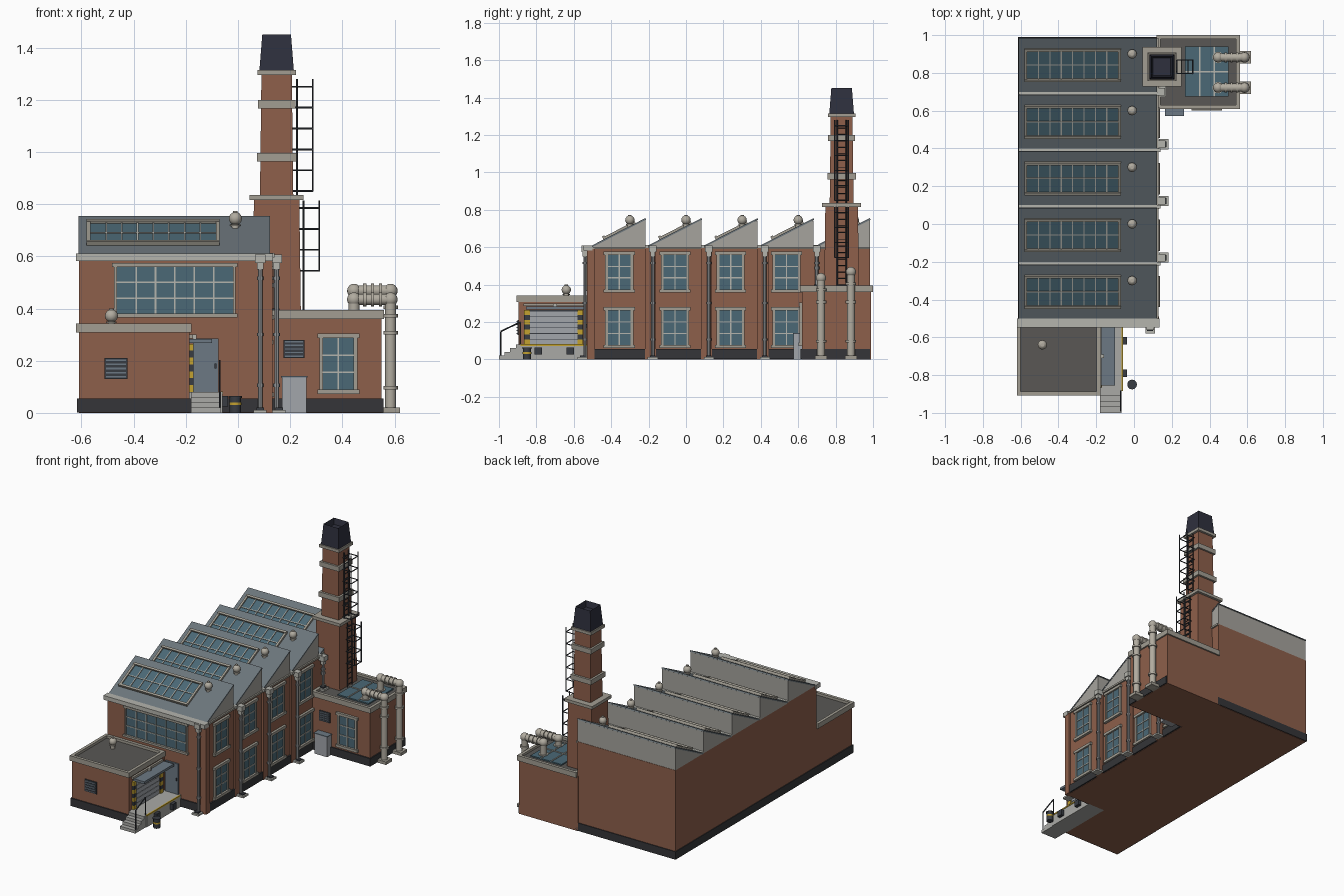
import bpy, bmesh, math
from mathutils import Matrix, Vector

if "Cube" in bpy.data.objects:
    bpy.data.objects.remove(bpy.data.objects["Cube"])

def mat(name, c):
    m = bpy.data.materials.new(name)
    m.diffuse_color = (*c, 1)
    m.use_nodes = True
    m.node_tree.nodes["Principled BSDF"].inputs["Base Color"].default_value = m.diffuse_color
    return m
BRICK = mat("brick", (0.27, 0.115, 0.07)); PLINTH = mat("plinth", (0.035, 0.036, 0.04))
STONE = mat("stone", (0.36, 0.34, 0.29)); SLATE = mat("slate", (0.15, 0.18, 0.2))
GABLE = mat("gable", (0.38, 0.37, 0.34)); GLASS = mat("glass", (0.07, 0.14, 0.18))
TRIM = mat("trim", (0.46, 0.46, 0.42)); DECK = mat("deck", (0.1, 0.095, 0.09))
STEEL = mat("steel", (0.04, 0.045, 0.055)); CAP = mat("cap", (0.028, 0.03, 0.048))
PIPE = mat("pipe", (0.44, 0.41, 0.35)); CONC = mat("concrete", (0.4, 0.4, 0.38))
DOOR = mat("door", (0.15, 0.19, 0.23)); SHUT = mat("shutter", (0.36, 0.38, 0.41))
YEL = mat("yellow", (0.55, 0.36, 0.03)); SPOUT = mat("spout", (0.3, 0.31, 0.32))
smooth = []

def finish(name, bm, m, round_=False):
    bmesh.ops.recalc_face_normals(bm, faces=bm.faces)
    me = bpy.data.meshes.new(name)
    bm.to_mesh(me); bm.free()
    ob = bpy.data.objects.new(name, me)
    bpy.context.collection.objects.link(ob)
    me.materials.append(m)
    if round_: smooth.append(ob)
    return ob

def boxes(name, m, items, M=Matrix()):
    """Each item: x0,x1,y0,y1,z0,z1, optionally placed by M."""
    bm = bmesh.new()
    for a, b, c, d, e, f in items:
        T = Matrix.Translation(((a+b)/2, (c+d)/2, (e+f)/2)) @ Matrix.Diagonal((b-a, d-c, f-e, 1))
        bmesh.ops.create_cube(bm, size=1, matrix=M @ T)
    return finish(name, bm, m)

def tubes(name, m, segs, n=12, balls=()):
    """segs: (start, end, radius); balls: (centre, radius)."""
    bm = bmesh.new()
    for p, q, r in segs:
        p, q = Vector(p), Vector(q); d = q - p
        T = Matrix.Translation((p+q)/2) @ d.to_track_quat('Z', 'Y').to_matrix().to_4x4()
        bmesh.ops.create_cone(bm, cap_ends=True, segments=n, radius1=r, radius2=r, depth=d.length, matrix=T)
    for c, r in balls:
        bmesh.ops.create_uvsphere(bm, u_segments=n, v_segments=8, radius=r, matrix=Matrix.Translation(c))
    return finish(name, bm, m, n > 6)

def plane(o, u, v):
    u, v = Vector(u), Vector(v)
    M = Matrix((u, v, u.cross(v))).transposed().to_4x4()
    M.translation = o
    return M
def front(x, y, z): return plane((x, y, z), (1, 0, 0), (0, 0, 1))
def right(x, y, z): return plane((x, y, z), (0, 1, 0), (0, 0, 1))

def window(name, M, w, h, cols, rows, t=0.01, ledge=True, fm=STONE):
    a, b = w/2, h/2
    boxes(name + "_glass", GLASS, [(-a+t, a-t, -b+t, b-t, -.004, .004)], M)
    e = .008 if ledge else 0
    boxes(name + "_frame", fm, [(-a, -a+t, -b, b, -.005, .012), (a-t, a, -b, b, -.005, .012),
          (-a-e, a+e, b-t, b+e/2, -.005, .016), (-a-e, a+e, -b-e/2, -b+t, -.005, .018)], M)
    iw, ih = w-2*t, h-2*t
    bars = [(-iw/2+iw*i/cols-.003, -iw/2+iw*i/cols+.003, -b+t, b-t, 0, .009) for i in range(1, cols)]
    bars += [(-a+t, a-t, -ih/2+ih*j/rows-.003, -ih/2+ih*j/rows+.003, 0, .008) for j in range(1, rows)]
    boxes(name + "_bars", TRIM, bars, M)

def louver(name, M, w, h):
    boxes(name + "_back", STEEL, [(-w/2, w/2, -h/2, h/2, -.004, .006)], M)
    boxes(name + "_slats", DOOR, [(-w/2+.006, w/2-.006, -h/2+h*(i+.3)/5, -h/2+h*(i+.7)/5, 0, .011) for i in range(5)], M)

def parapet(name, x0, x1, y0, y1, z0, z1, t=.022):
    boxes(name, STONE, [(x0, x1, y0, y0+t, z0, z1), (x0, x1, y1-t, y1, z0, z1),
                        (x0, x0+t, y0+t, y1-t, z0, z1), (x1-t, x1, y0+t, y1-t, z0, z1)])

def roof_vent(name, x, y, z):
    tubes(name, PIPE, [((x, y, z-.07), (x, y, z), .014), ((x, y, z-.028), (x, y, z-.022), .02),
                       ((x, y, z+.02), (x, y, z+.028), .009)], 12, [((x, y, z), .025)])

def downspout(name, x, y, dx, dy, z0=0, z1=.59):
    tubes(name, SPOUT, [((x, y, z0), (x, y, z1), .009)] +
          [((x, y, z), (x, y, z+.012), .013) for z in (z0+.1, (z0+z1)/2, z1-.08)], 8)
    boxes(name + "_hopper", TRIM, [(x-.02, x+.02, y-.02, y+.02, z1-.015, z1+.018),
                                   (x-.013, x+.013, y-.013, y+.013, z1-.04, z1-.015)])
    boxes(name + "_foot", TRIM, [(x-.025+dx, x+.025+dx, y-.027+dy, y+.027+dy, z0, z0+.012)])
    boxes(name + "_grate", STEEL, [(x-.015+dx, x+.015+dx, y-.015+dy, y+.015+dy, z0+.012, z0+.02)])

# Main hall walls, plinth, pilasters
boxes("hall_walls", BRICK, [(-.61, .12, -.52, .985, 0, .6)])
boxes("hall_plinth", PLINTH, [(-.615, .13, -.527, .99, .002, .055)])
boxes("hall_pilasters", BRICK, [(.11, .133, y-.03, y+.03, 0, .595) for y in (-.19, .11, .41)] + [(.09, .133, -.53, -.49, 0, .59)])
boxes("hall_cornice", TRIM, [(-.62, .135, -.548, -.5, .582, .61)])
boxes("hall_side_eave", STONE, [(.115, .13, -.51, .985, .59, .602)])
window("hall_front_window", front(-.242, -.52, .47), .465, .2, 6, 3)
for i in range(4):
    for j, z in enumerate((.17, .467)):
        window(f"hall_side_window_{i}_{j}", right(.12, -.357+.298*i, z), .15, .212, 2, 3, .014)

# Saw-tooth roof
ang = math.atan2(.15, .293)
for i in range(5):
    y0, y1 = -.51+.3*i, -.217+.3*i
    bm = bmesh.new()
    f = bm.faces.new([bm.verts.new((-.61, y, z)) for y, z in ((y0, .595), (y1, .595), (y1, .745), (y0, .6))])
    g = bmesh.ops.extrude_face_region(bm, geom=[f])
    bmesh.ops.translate(bm, vec=(.73, 0, 0), verts=[v for v in g["geom"] if isinstance(v, bmesh.types.BMVert)])
    finish(f"roof_tooth_{i}", bm, GABLE)
    S = plane((0, y0, .6), (1, 0, 0), (0, math.cos(ang), math.sin(ang)))
    L = .15/math.sin(ang)
    boxes(f"roof_slope_{i}", SLATE, [(-.612, .122, 0, L+.002, -.004, .005)], S)
    window(f"roof_light_{i}", S @ Matrix.Translation((-.325, L*.535, .005)), .51, .192, 8, 2, .014, False)
    roof_vent(f"roof_vent_{i}", -.01, -.3+.3*i, .745)
    if i < 4:
        boxes(f"valley_gutter_{i}", TRIM, [(-.61, .14, y1-.002, y1+.017, .595, .612)])
for i in range(3):
    downspout(f"side_downspout_{i}", .148, -.178+.3*i, .01, 0)
downspout("front_downspout", .085, -.54, 0, -.012)
downspout("rear_downspout", .145, .7, 0, 0, .38)

# Front annex
boxes("annex_walls", BRICK, [(-.61, -.185, -.895, -.51, 0, .318)])
boxes("annex_plinth", PLINTH, [(-.617, -.18, -.902, -.52, .002, .055)])
boxes("annex_roof", DECK, [(-.61, -.185, -.895, -.52, .315, .325)])
parapet("annex_parapet", -.62, -.178, -.907, -.52, .308, .342, .02)
louver("annex_louver", front(-.468, -.895, .17), .088, .08)
roof_vent("annex_vent", -.485, -.64, .372)

# Loading dock: platform, steps, shutter, hazard jambs, canopy
boxes("dock", CONC, [(-.185, -.06, -.885, -.52, 0, .08)])
boxes("dock_edge", YEL, [(-.066, -.057, -.885, -.53, .073, .082)])
boxes("dock_steps", CONC, [(-.18, -.065, -1+.03*i, -.88, 0, .02*(i+1)) for i in range(4)])
boxes("dock_bumpers", STEEL, [(-.06, -.038, y-.02, y+.02, .025, .065) for y in (-.79, -.618)])
boxes("shutter", SHUT, [(-.19, -.178, -.835, -.58, .08+.03*i, .107+.03*i) for i in range(6)])
boxes("shutter_back", STEEL, [(-.19, -.181, -.835, -.58, .08, .265)])
for k, m in enumerate((YEL, STEEL)):
    boxes(f"hazard_jambs_{k}", m, [(-.19, -.17, y, y+.03, .08+.0264*i, .1064+.0264*i)
          for y in (-.865, -.58) for i in range(k, 7, 2)])
boxes("shutter_lintel", STONE, [(-.19, -.172, -.868, -.548, .285, .3)])
boxes("dock_canopy", DOOR, [(-.19, -.1, -.855, -.54, .268, .284)])
boxes("dock_lamp", TRIM, [(-.172, -.16, -.71, -.69, .284, .3)])
boxes("hall_door", DOOR, [(-.172, -.075, -.53, -.515, .08, .285)])
boxes("hall_door_handle", STEEL, [(-.09, -.083, -.536, -.53, .17, .19)])
tubes("stair_rail", STEEL, [((-.07, -.99, .01), (-.07, -.99, .15), .004), ((-.07, -.885, .07), (-.07, -.885, .2), .004),
      ((-.07, -.99, .15), (-.07, -.885, .2), .004)], 6)
tubes("barrel", STEEL, [((-.01, -.85, 0), (-.01, -.85, .06), .022), ((-.01, -.85, .058), (-.01, -.85, .065), .026)])
tubes("barrel_band", YEL, [((-.01, -.85, .03), (-.01, -.85, .04), .0235)])

# Boiler house
boxes("boiler_walls", BRICK, [(.11, .55, .62, .99, 0, .37)])
boxes("boiler_plinth", PLINTH, [(.12, .557, .612, .985, .002, .055)])
boxes("boiler_roof", DECK, [(.12, .55, .62, .99, .365, .38)])
parapet("boiler_parapet", .12, .56, .61, 1, .36, .395, .02)
window("boiler_window", front(.385, .62, .188), .145, .225, 2, 3, .014)
louver("boiler_louver", front(.215, .62, .245), .08, .068)
boxes("cabinet", SHUT, [(.168, .262, .575, .625, 0, .135)])
boxes("cabinet_top", DOOR, [(.164, .266, .571, .625, .135, .141)])
boxes("skylight_glass", GLASS, [(.27, .5, .675, .94, .378, .388)])
boxes("skylight_bars", TRIM, [(x-.004, x+.004, .675, .94, .38, .392) for x in (.347, .424)] + [(.27, .5, .803, .811, .38, .392)])

# Duct pipes rising over the boiler parapet
for i, (y, z) in enumerate(((.722, .435), (.882, .468))):
    segs = [((.585, y, 0), (.585, y, z), .021), ((.585, y, z), (.445, y, z), .021), ((.445, y, z), (.445, y, .375), .021)]
    segs += [((.585, y, h), (.585, y, h+.014), .028) for h in (.09, .3, z-.07)]
    segs += [((x, y, z), (x+.012, y, z), .027) for x in (.48, .51, .54)] + [((.445, y, .378), (.445, y, .392), .03)]
    tubes(f"duct_{i}", PIPE, segs, 16, [((.585, y, z), .027), ((.445, y, z), .027)])
    boxes(f"duct_foot_{i}", STONE, [(.55, .62, y-.033, y+.033, 0, .02)])

# Chimney
CX, CY = .148, .832
def frustum(name, m, z0, z1, h0, h1, hollow=0):
    bm = bmesh.new()
    bmesh.ops.create_cube(bm, size=1)
    for v in bm.verts:
        h, z = (h1, z1) if v.co.z > 0 else (h0, z0)
        v.co = (CX+math.copysign(h, v.co.x), CY+math.copysign(h, v.co.y), z)
    if hollow:
        top = max(bm.faces, key=lambda f: f.calc_center_median().z)
        bmesh.ops.inset_region(bm, faces=[top], thickness=.012)
        bmesh.ops.translate(bm, vec=(0, 0, -hollow), verts=top.verts)
    finish(name, bm, m)
frustum("chimney_base", BRICK, .3, .82, .094, .087)
frustum("chimney_shaft", BRICK, .82, 1.31, .064, .058)
for i, (z, h, t) in enumerate(((.816, .104, .02), (.963, .076, .033), (1.167, .072, .033), (1.295, .074, .02))):
    frustum(f"chimney_band_{i}", STONE, z, z+t, h, h)
frustum("chimney_cap", CAP, 1.312, 1.45, .066, .055, .04)

# Caged ladders on the right face of the chimney
def ladder(name, x, z0, z1, c0, c1, hoops):
    r, o = .0035, x+.06
    segs = [((x, CY+s*.024, z0), (x, CY+s*.024, z1), r) for s in (-1, 1)]
    n = int((z1-z0)/.035)
    segs += [((x, CY-.024, z0+.035*(k+.5)), (x, CY+.024, z0+.035*(k+.5)), .0025) for k in range(n)]
    segs += [((o, CY+s*.036, c0), (o, CY+s*.036, c1), r) for s in (-1, 1)]
    for k in range(hoops):
        z = c0+(c1-c0-.03)*k/(hoops-1)
        segs += [((x, CY+s*.036, z), (o, CY+s*.036, z), r) for s in (-1, 1)]
        segs += [((o, CY-.036, z), (o, CY+.036, z), r), ((x, CY-.036, z), (x, CY+.036, z), r),
                 ((x-.03, CY, z), (x, CY, z), r)]
    tubes(name, STEEL, segs, 6)
ladder("ladder_lower", .251, .38, .815, .545, .815, 4)
ladder("ladder_upper", .226, .835, 1.28, .85, 1.28, 6)

# Smooth shading on round parts
for o in bpy.context.selected_objects: o.select_set(False)
for o in smooth: o.select_set(True)
bpy.context.view_layer.objects.active = smooth[0]
bpy.ops.object.shade_smooth_by_angle(angle=math.radians(40))
